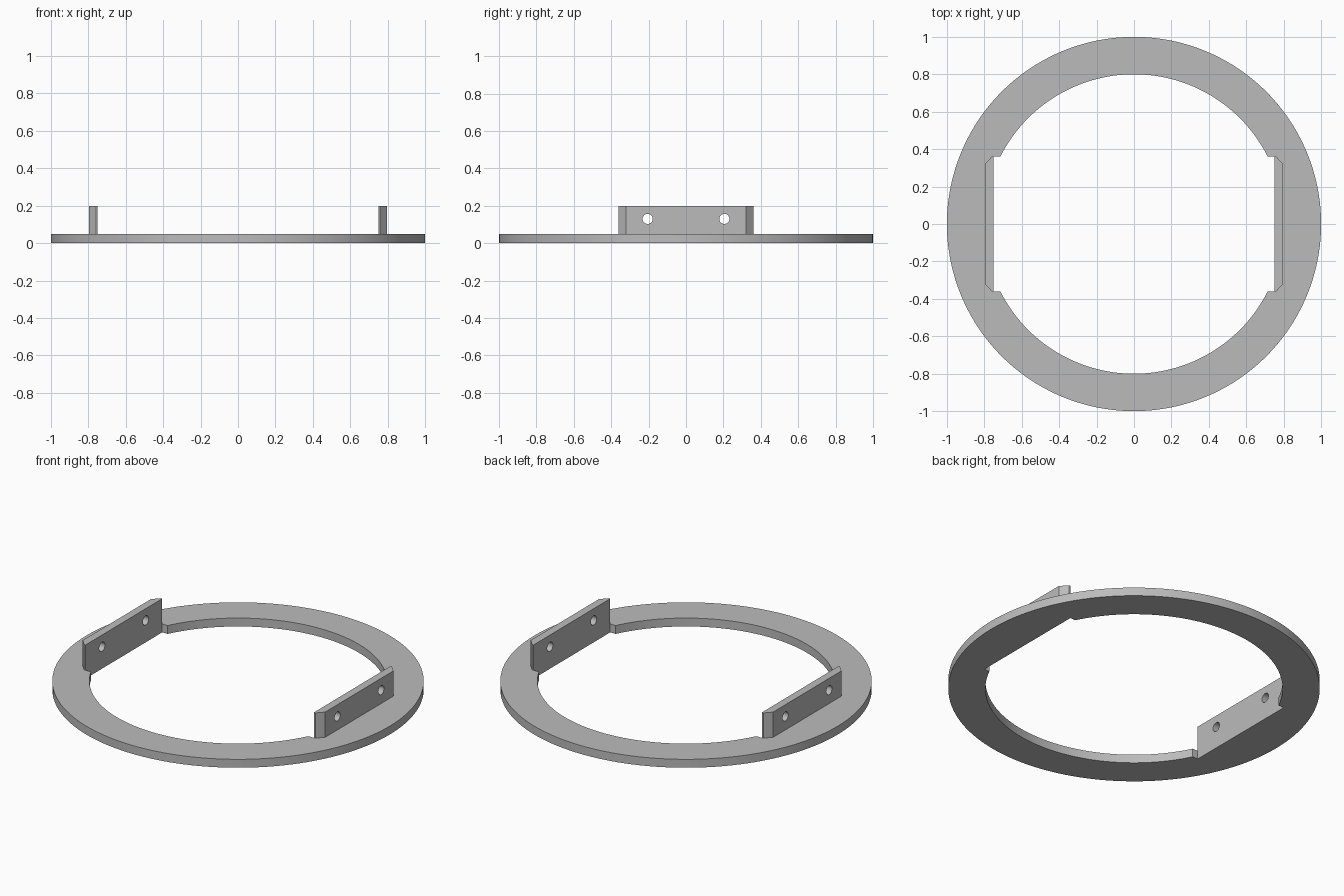
import bpy, bmesh
from math import sin, cos, asin, pi, radians
from mathutils import Vector

cube = bpy.data.objects.get("Cube")
if cube:
    bpy.data.objects.remove(cube)

RING_TOP, PLATE_TOP = 0.05, 0.2
PLATE_IN, PLATE_OUT = 0.75, 0.797
HALF, CHAMFERED_HALF = 0.36, 0.32

grey = bpy.data.materials.new("plain grey")
grey.use_nodes = True
grey.diffuse_color = (0.5, 0.5, 0.5, 1)
grey.node_tree.nodes["Principled BSDF"].inputs["Base Color"].default_value = grey.diffuse_color


def arc(radius, start, end, steps, centre=(0, 0)):
    """Points along an arc, without its end point."""
    angles = [start + (end - start) * i / steps for i in range(steps)]
    return [(centre[0] + radius * cos(a), centre[1] + radius * sin(a)) for a in angles]


def extruded(name, loops, place, steps, adjust=None):
    """Fill outlines (the first outer, the rest holes) and extrude them in steps."""
    bm = bmesh.new()
    edges = []
    for loop in loops:
        verts = [bm.verts.new(place(*p)) for p in loop]
        edges += [bm.edges.new((v, verts[i - 1])) for i, v in enumerate(verts)]
    fill = bmesh.ops.triangle_fill(bm, edges=edges, use_beauty=True)["geom"]
    faces = [g for g in fill if isinstance(g, bmesh.types.BMFace)]
    for i, step in enumerate(steps):
        out = bmesh.ops.extrude_face_region(bm, geom=faces, use_keep_orig=(i == 0))["geom"]
        faces = [g for g in out if isinstance(g, bmesh.types.BMFace)]
        bmesh.ops.translate(bm, vec=step, verts=[g for g in out if isinstance(g, bmesh.types.BMVert)])
    if adjust:
        for v in bm.verts:
            adjust(v.co)
    bmesh.ops.recalc_face_normals(bm, faces=bm.faces)
    mesh = bpy.data.meshes.new(name)
    bm.to_mesh(mesh)
    bm.free()
    mesh.materials.append(grey)
    mesh.shade_smooth()
    mesh.set_sharp_from_angle(angle=radians(30))
    obj = bpy.data.objects.new(name, mesh)
    bpy.context.collection.objects.link(obj)
    return obj


# Flat ring, its round opening squared off at both plates
notch = asin(HALF / 0.8)
back_arc = arc(0.8, notch, pi - notch, 80) + [(-0.8 * cos(notch), HALF)]
opening = back_arc + [(-PLATE_IN, HALF), (-PLATE_IN, -HALF)]
opening += [(-x, -y) for x, y in back_arc] + [(PLATE_IN, -HALF), (PLATE_IN, HALF)]
extruded("ring", [arc(1, 0, 2 * pi, 160), opening],
         lambda x, y: Vector((x, y, 0)), [Vector((0, 0, RING_TOP))])


# Upright plates with two bolt holes and chamfered outer ends
def chamfer(co):
    if abs(co.x) > PLATE_OUT - 0.001:
        co.y = max(-CHAMFERED_HALF, min(CHAMFERED_HALF, co.y))


plate_outline = [(-HALF, RING_TOP), (HALF, RING_TOP), (HALF, PLATE_TOP), (-HALF, PLATE_TOP)]
holes = [arc(0.027, 0, 2 * pi, 32, (y, 0.13)) for y in (-0.205, 0.205)]
for name, side in (("left_plate", 1), ("right_plate", -1)):
    flat_end = 0.01
    extruded(name, [plate_outline] + holes,
             lambda y, z: Vector((side * PLATE_IN, y, z)),
             [Vector((side * flat_end, 0, 0)),
              Vector((side * (PLATE_OUT - PLATE_IN - flat_end), 0, 0))],
             chamfer)
